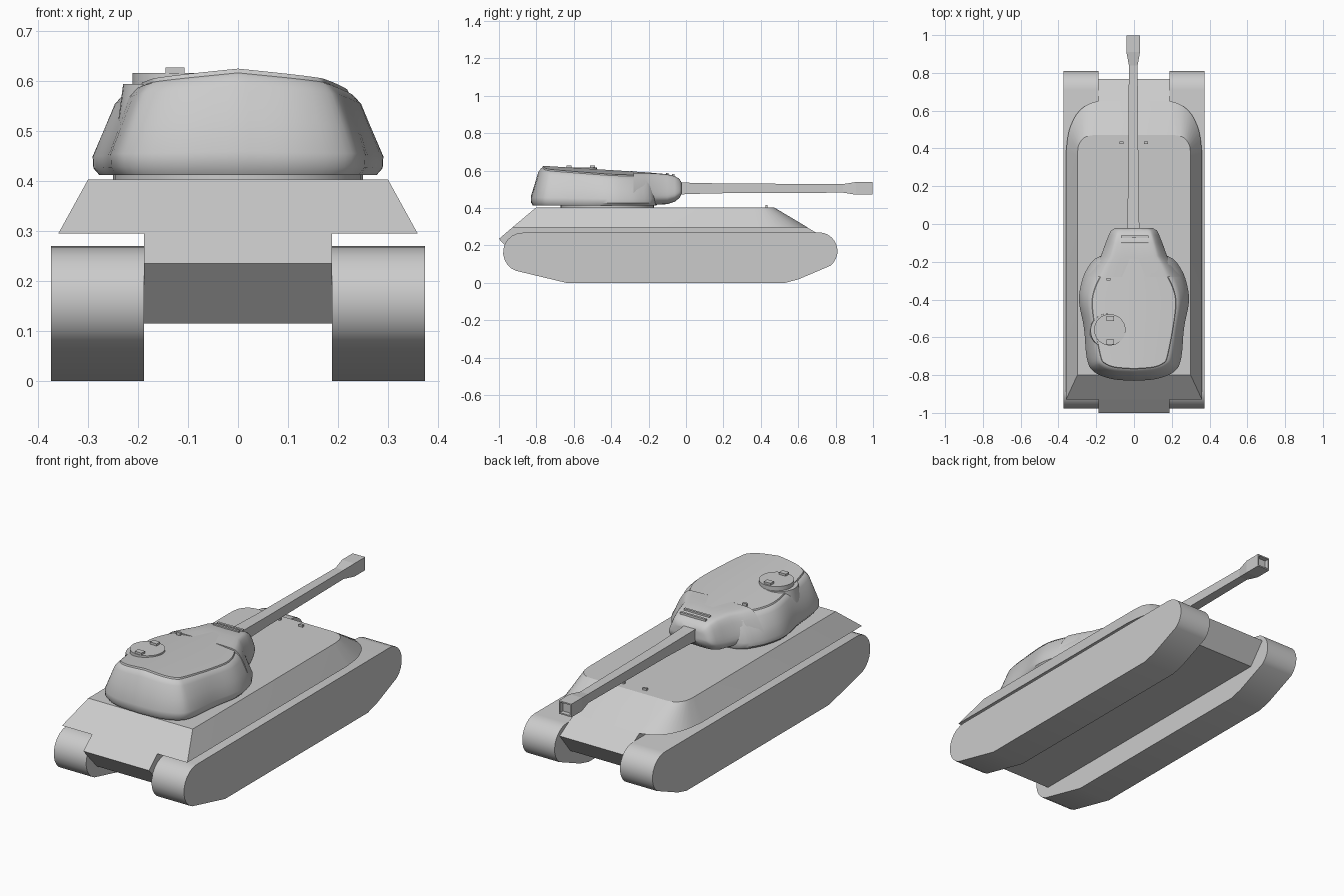
import bpy, bmesh
from math import sin, cos, radians
from mathutils import Vector

if "Cube" in bpy.data.objects:
    bpy.data.objects.remove(bpy.data.objects["Cube"])


def finish(name, bm, smooth=None):
    bmesh.ops.remove_doubles(bm, verts=bm.verts, dist=1e-5)
    bmesh.ops.recalc_face_normals(bm, faces=bm.faces)
    me = bpy.data.meshes.new(name)
    bm.to_mesh(me)
    bm.free()
    ob = bpy.data.objects.new(name, me)
    bpy.context.collection.objects.link(ob)
    if smooth:
        bpy.ops.object.select_all(action='DESELECT')
        ob.select_set(True)
        bpy.context.view_layer.objects.active = ob
        bpy.ops.object.shade_smooth_by_angle(angle=radians(smooth))
    return ob


def shell(name, rings, ridge=0.0, smooth=None):
    """Skin half outlines mirrored in x; the last cap rises to a ridge."""
    bm = bmesh.new()
    n = len(rings[0])
    loops = []
    for r in rings:
        left = [(-x, y, z) for x, y, z in reversed(r)]
        loops.append([bm.verts.new(p) for p in list(r) + left])
    for a, b in zip(loops, loops[1:]):
        for i in range(2 * n):
            j = (i + 1) % (2 * n)
            bm.faces.new((a[i], a[j], b[j], b[i]))
    for ring, loop, k in ((rings[0], loops[0], 0), (rings[-1], loops[-1], ridge)):
        mid = [bm.verts.new((0, y, z + k * x)) for x, y, z in ring]
        for i in range(n - 1):
            bm.faces.new((loop[i], loop[i + 1], mid[i + 1], mid[i]))
            bm.faces.new((mid[i], mid[i + 1], loop[2 * n - 2 - i], loop[2 * n - 1 - i]))
    return finish(name, bm, smooth)


def prism(name, profile, x0, x1, smooth=None):
    """Extrude a y-z profile across x."""
    bm = bmesh.new()
    f = bm.faces.new([bm.verts.new((x0, y, z)) for y, z in profile])
    g = bmesh.ops.extrude_face_region(bm, geom=[f])['geom']
    bmesh.ops.translate(bm, vec=(x1 - x0, 0, 0),
                        verts=[v for v in g if isinstance(v, bmesh.types.BMVert)])
    return finish(name, bm, smooth)


def cone(name, x, y, z0, z1, r0, r1, seg=32):
    bm = bmesh.new()
    bmesh.ops.create_cone(bm, cap_ends=True, segments=seg, radius1=r0, radius2=r1, depth=z1 - z0)
    bmesh.ops.translate(bm, vec=(x, y, (z0 + z1) / 2), verts=bm.verts)
    return finish(name, bm, 35)


def box(name, c, s):
    bm = bmesh.new()
    bmesh.ops.create_cube(bm, size=1)
    bmesh.ops.scale(bm, vec=s, verts=bm.verts)
    bmesh.ops.translate(bm, vec=c, verts=bm.verts)
    return finish(name, bm)


def curve(pts, steps=4):
    """Catmull-Rom through the points."""
    p = [Vector(q) for q in pts]
    p = [p[0]] + p + [p[-1]]
    out = []
    for a, b, c, d in zip(p, p[1:], p[2:], p[3:]):
        for s in range(steps):
            t = s / steps
            out.append(0.5 * (2 * b + (c - a) * t + (2 * a - 5 * b + 4 * c - d) * t * t
                              + (3 * b - a - 3 * c + d) * t ** 3))
    return out + [p[-1]]


def arc(cy, cz, r, a0, a1, n=10):
    return [(cy + r * cos(radians(a0 + (a1 - a0) * i / n)),
             cz + r * sin(radians(a0 + (a1 - a0) * i / n))) for i in range(n + 1)]


# Tracks
track = (arc(0.71, 0.17, 0.1, 90, -52) + [(0.60, 0.018), (0.53, 0), (-0.64, 0)]
         + arc(-0.873, 0.163, 0.105, 250, 90))
for side, s in (("right", 1), ("left", -1)):
    prism("track_" + side, track, s * 0.188, s * 0.374, 30)

# Lower hull between the tracks
prism("lower_hull", [(-1.0, 0.235), (-0.93, 0.295), (0.65, 0.295), (0.768, 0.225),
                     (0.68, 0.115), (-0.89, 0.115)], -0.188, 0.188)

# Upper hull with sloped sides and rounded front corners
low = [(0.36, -0.93)] + [tuple(v) for v in curve([(0.36, 0.38), (0.345, 0.49), (0.305, 0.58),
                                                  (0.25, 0.63), (0.188, 0.652)], 3)]
top = [(0.30, -0.80)] + [tuple(v) for v in curve([(0.30, 0.36), (0.295, 0.41), (0.28, 0.44),
                                                  (0.255, 0.462), (0.22, 0.47)], 3)]
shell("upper_hull", [[(x, y, 0.295) for x, y in low], [(x, y, 0.404) for x, y in top]], smooth=30)

# Turret body, blended between the widest outline and the roof outline
outer = curve([(0, -.83), (.12, -.82), (.215, -.78), (.25, -.71), (.265, -.55), (.29, -.42),
               (.283, -.33), (.25, -.24), (.18, -.17), (0, -.15)])
roof = curve([(0, -.765), (.10, -.757), (.155, -.735), (.175, -.70), (.205, -.55), (.22, -.42),
              (.205, -.34), (.165, -.26), (.12, -.19), (0, -.19)])


def roof_z(x, y):
    return 0.59 + 0.063 * (-0.2 - y) - 0.1 * abs(x)


rings = []
for t, f in ((.18, 0), (.02, .08), (0, .22), (.3, .52), (.62, .84), (.84, .94), (.96, .96), (1, 1)):
    ring = []
    for o, r in zip(outer, roof):
        p = o.lerp(r, t)
        ring.append((max(p.x, 0), p.y, 0.413 + (roof_z(r.x, r.y) - 0.413) * f))
    rings.append(ring)
shell("turret_body", rings, ridge=0.1, smooth=35)
cone("turret_ring", 0, -0.42, 0.40, 0.42, 0.25, 0.25)

# Rounded turret front around the gun
rings = []
for y, w, zb, zt in ((-.28, .255, .418, .588), (-.22, .215, .418, .587), (-.17, .175, .418, .586),
                     (-.10, .15, .422, .580), (-.06, .134, .435, .570), (-.035, .122, .455, .555),
                     (-.022, .10, .48, .532)):
    h = zt - zb
    sec = curve([(0, zb), (.7 * w, zb), (.95 * w, zb + .12 * h), (w, zb + .3 * h),
                 (.9 * w, zb + .65 * h), (.76 * w, zt - .08 * h), (.58 * w, zt), (0, zt)], 3)
    rings.append([(max(v.x, 0), y, v.y) for v in sec])
shell("turret_front", rings, smooth=40)

# Square-section gun with flared hollow muzzle
gun = [(-.06, .036, .034), (.02, .031, .03), (.2, .028, .026), (.84, .023, .023), (.91, .036, .034),
       (.998, .036, .034), (.998, .029, .027), (.975, .029, .027)]
barrel = shell("gun_barrel", [[(w, y, 0.505 - h), (w, y, 0.505 + h)] for y, w, h in gun])
barrel.location.x = -0.004

# Commander hatch on its bulge
cone("hatch_bulge", -0.14, -0.565, 0.43, 0.595, 0.112, 0.09)
cone("hatch", -0.128, -0.56, 0.585, 0.617, 0.083, 0.083)

# Small fittings
for i, y in enumerate((-0.50, -0.625)):
    box("hatch_periscope_%d" % i, (-0.126, y, 0.618), (0.038, 0.028, 0.02))
box("roof_periscope", (-0.135, -0.292, 0.588), (0.022, 0.012, 0.02))
for i, x in enumerate((-0.067, 0.063)):
    box("hull_periscope_%d" % i, (x, 0.43, 0.407), (0.022, 0.012, 0.016))
box("sight_slot_rear", (0.004, -0.068, 0.572), (0.148, 0.012, 0.02))
box("sight_slot_front", (0.004, -0.10, 0.578), (0.148, 0.012, 0.02))
